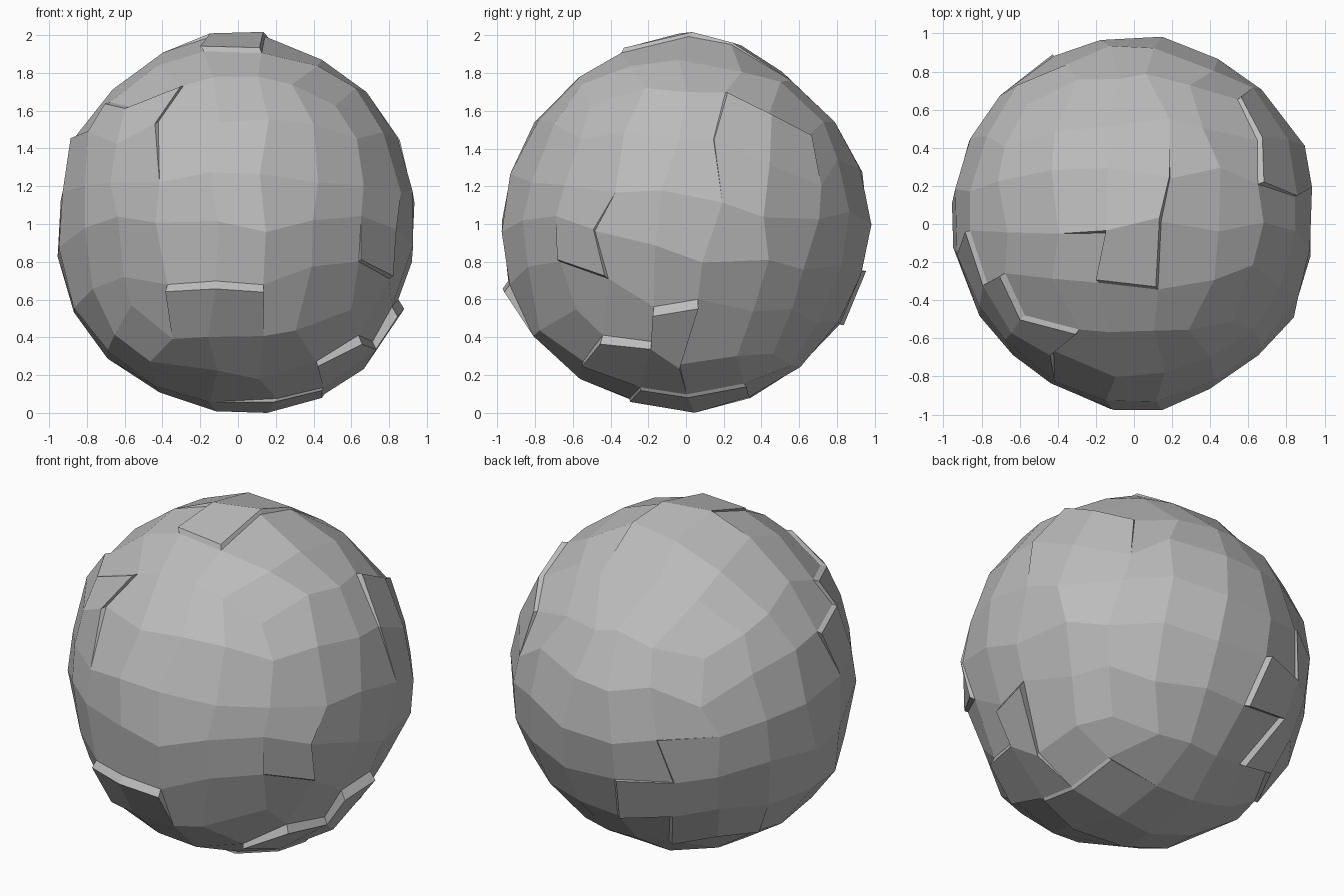
import bpy, bmesh, math, random
from mathutils import Matrix, Vector

random.seed(11)
cube = bpy.data.objects.get("Cube")
if cube:
    bpy.data.objects.remove(cube, do_unlink=True)

# Outline radii every 30 degrees in three planes: (first axis, second axis, radii)
X, Y, Z = Vector((1, 0, 0)), Vector((0, 1, 0)), Vector((0, 0, 1))
OUTLINES = [
    (X, Z, [.955, .96, .97, 1.01, .97, .975, .965, 1, .99, 1.005, 1.01, .945]),
    (Y, Z, [.99, .95, .965, 1.01, .96, .962, .995, 1.01, 1, 1.005, .98, .975]),
    (X, Y, [.955, .985, .97, .99, .97, .975, .965, .935, .94, .99, .935, .955]),
]
controls = []
for a, b, radii in OUTLINES:
    for i, r in enumerate(radii):
        t = math.radians(30 * i)
        controls.append((a * math.cos(t) + b * math.sin(t), r))


def radius(d):
    """Blend the outline radii around a direction."""
    weights = [(math.exp(25 * (d.dot(c) - 1)), r) for c, r in controls]
    return sum(w * r for w, r in weights) / sum(w for w, r in weights)


# Boulder body: tilted rounded cube of quads, loosened so the facets look chipped
N = 5
TILT = Matrix.Rotation(math.radians(-8), 3, "X")
bm = bmesh.new()
bmesh.ops.create_cube(bm, size=2)
bmesh.ops.subdivide_edges(bm, edges=bm.edges[:], cuts=N - 1, use_grid_fill=True)
for v in bm.verts:
    d = TILT @ Vector([math.tan(c * math.pi / 4) for c in v.co]).normalized()
    jitter = Vector([random.uniform(-.05, .05) for _ in range(3)])
    d = (d + jitter).normalized()
    v.co = d * radius(d) * random.uniform(.992, 1.008)


def slab(direction, spread, height, step_side):
    """Raise a patch of facets into a slab with a sloped ledge on one side that fades out."""
    c, side = Vector(direction).normalized(), Vector(step_side).normalized()
    limit = math.cos(math.radians(spread))
    faces = [f for f in bm.faces if f.calc_center_median().normalized().dot(c) > limit]
    new = bmesh.ops.extrude_face_region(bm, geom=faces)["geom"]
    bmesh.ops.delete(bm, geom=faces, context="FACES")
    reach = math.sin(math.radians(spread))
    for v in new:
        if isinstance(v, bmesh.types.BMVert):
            out = v.co.normalized()
            fade = min(1, max(0, .3 + (out - c).dot(side) / reach))
            v.co += (out - side) * height * fade
    bmesh.ops.remove_doubles(bm, verts=bm.verts[:], dist=.008)


# Ledges: crown, lower front, underside edges, both shoulders, back and base
slab((-.05, .1, 1), 20, .03, (.6, -1, 0))
slab((-.2, -.85, -.5), 18, .035, (0, 0, 1))
slab((.6, -.2, -.78), 18, .035, (0, 0, 1))
slab((.8, -.55, -.05), 17, .025, (0, .4, -1))
slab((-.75, -.5, .4), 20, .03, (.3, .3, 1))
slab((.75, .45, .45), 18, .025, (-.5, -.2, .6))
slab((-.6, .7, -.4), 20, .025, (1, 0, -.4))
slab((.1, .1, -1), 19, .02, (1, -.4, 0))

# Rest the boulder on the ground
bmesh.ops.translate(bm, verts=bm.verts[:], vec=-Z * min(v.co.z for v in bm.verts))
bmesh.ops.recalc_face_normals(bm, faces=bm.faces[:])

mesh = bpy.data.meshes.new("boulder")
bm.to_mesh(mesh)
bm.free()
boulder = bpy.data.objects.new("boulder", mesh)
bpy.context.collection.objects.link(boulder)

# Plain grey stone
stone = bpy.data.materials.new("grey stone")
stone.use_nodes = True
GREY = (.5, .5, .5, 1)
stone.diffuse_color = GREY
stone.node_tree.nodes["Principled BSDF"].inputs["Base Color"].default_value = GREY
mesh.materials.append(stone)
